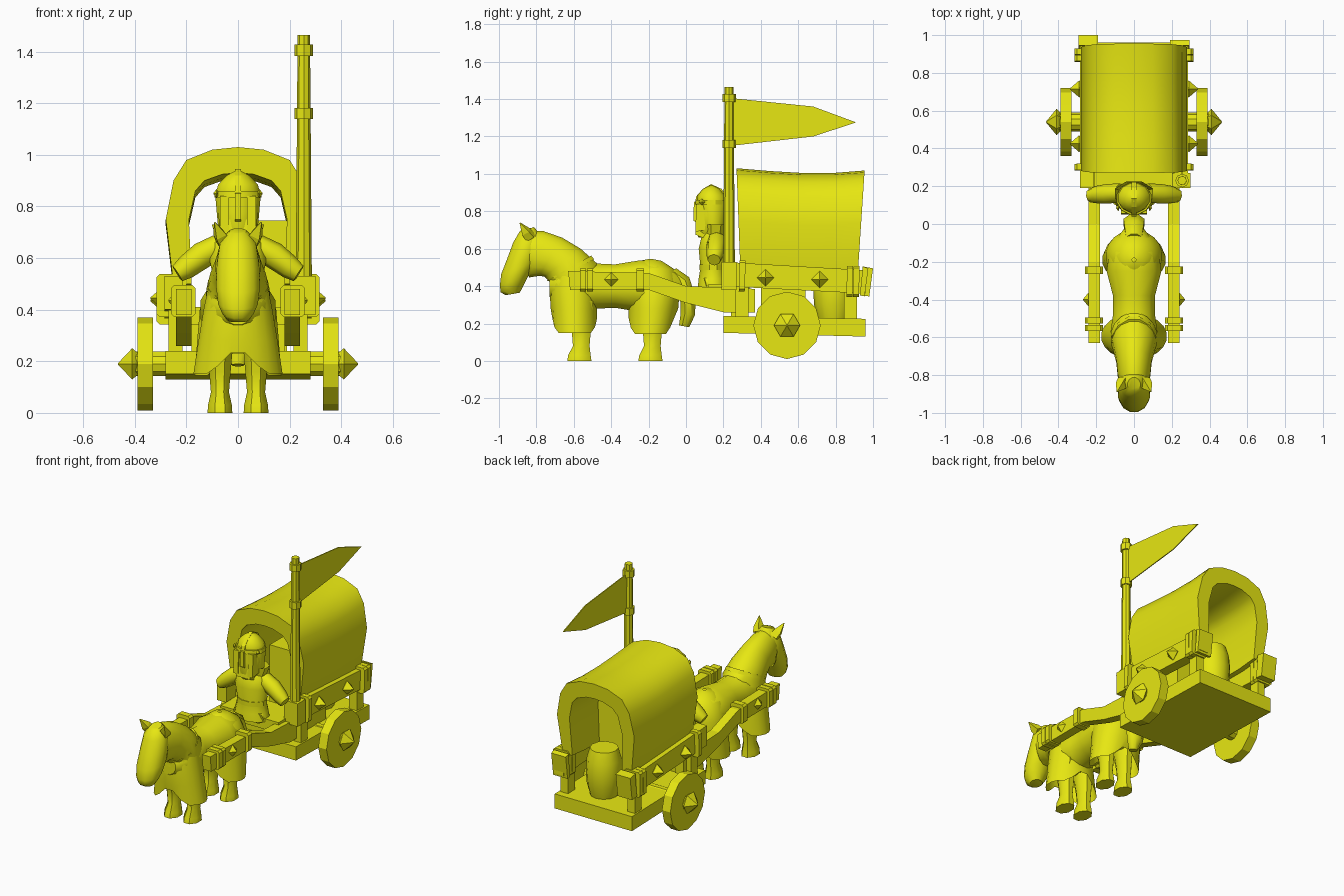
import bpy, bmesh, math
from mathutils import Vector

paint = bpy.data.materials.new("bright_yellow")
paint.diffuse_color = (0.8, 0.8, 0.006, 1)


def finish(name, bm, smooth=0):
    bmesh.ops.recalc_face_normals(bm, faces=bm.faces)
    me = bpy.data.meshes.new(name)
    bm.to_mesh(me)
    bm.free()
    me.materials.append(paint)
    ob = bpy.data.objects.new(name, me)
    bpy.context.collection.objects.link(ob)
    if smooth:
        bpy.ops.object.select_all(action='DESELECT')
        ob.select_set(True)
        bpy.context.view_layer.objects.active = ob
        bpy.ops.object.shade_smooth_by_angle(angle=math.radians(smooth))
    return ob


def skin(name, loops, caps=True, smooth=0):
    """Bridge equal-length point loops into one surface."""
    bm = bmesh.new()
    rows = [[bm.verts.new(p) for p in l] for l in loops]
    n = len(rows[0])
    for a, b in zip(rows, rows[1:]):
        for i in range(n):
            j = (i + 1) % n
            bm.faces.new((a[i], a[j], b[j], b[i]))
    if caps:
        bm.faces.new(rows[0])
        bm.faces.new(rows[-1])
    return finish(name, bm, smooth)


def prism(name, yz, x0, x1):
    """Side profile extruded across x."""
    return skin(name, [[(x, y, z) for y, z in yz] for x in (x0, x1)])


def box(name, x0, x1, y0, y1, z0, z1):
    return prism(name, [(y0, z0), (y1, z0), (y1, z1), (y0, z1)], x0, x1)


def loft(name, rings, x=0, n=12, caps=True, smooth=45, notch=0):
    """Rings are (y, z, half width, half depth, depth direction in degrees)."""
    loops = []
    for k, (y, z, rx, rn, deg) in enumerate(rings):
        d = math.radians(deg)
        loops.append([])
        for i in range(n):
            t = 2 * math.pi * (i + 0.5) / n
            s = rn * math.sin(t)
            px = rx * math.cos(t)
            lift = notch * max(0, 1 - abs(px) / .11) if k == 0 else 0
            loops[-1].append((x + px, y + s * math.cos(d), z + s * math.sin(d) + lift))
    return skin(name, loops, caps, smooth)


def tube(name, stops, n=10, smooth=0):
    """Stops are (point, radius) along a path."""
    axis = Vector(stops[-1][0]) - Vector(stops[0][0])
    q = axis.to_track_quat('Z', 'Y')
    loops = [[Vector(p) + q @ Vector((r * math.cos(2 * math.pi * i / n),
                                      r * math.sin(2 * math.pi * i / n), 0))
              for i in range(n)] for p, r in stops]
    return skin(name, loops, True, smooth)


def band(name, x0, x1, y0, y1, z0, z1, slant=0):
    """Strap block with chamfered edges around the beam."""
    c = .012
    ym = (y0 + y1) / 2
    rect = [(x0, z0 + c), (x0 + c, z0), (x1 - c, z0), (x1, z0 + c),
            (x1, z1 - c), (x1 - c, z1), (x0 + c, z1), (x0, z1 - c)]
    return skin(name, [[(x, y + slant * (z - z0), z) for x, z in rect] for y in (y0, y1)])


def stud(name, s, x, y, z, r, h, n=4):
    """Pointed stud aimed sideways."""
    return tube(name, [((s * (x - h * .4), y, z), r * .5), ((s * x, y, z), r),
                       ((s * (x + h), y, z), .002)], n)


# ---- wagon bed and running gear ----
prism("wagon_bed", [(.20, .15), (.96, .13), (.96, .225), (.20, .24)], -.28, .28)
tube("axle", [((-.40, .54, .19), .05), ((.40, .54, .19), .05)], 10)
for s, side in ((-1, "left"), (1, "right")):
    tube(side + "_wheel", [((s * .33, .54, .19), .18), ((s * .39, .54, .19), .18)], 12)
    tube(side + "_hub", [((s * .385, .54, .19), .045), ((s * .41, .54, .19), .07),
                         ((s * .465, .54, .19), .003)], 6)

    # side rails with bands, posts and studs
    e = 0 if s < 0 else -.025
    prism(side + "_side_rail", [(.19, .40), (.96, .36), (.96, .485), (.19, .53)], s * .215, s * .285)
    prism(side + "_rail_end", [(.93, .35), (.98 + e, .345), (1.0 + e, .495), (.945, .505)], s * .19, s * .295)
    xs = sorted((s * .20, s * .315))
    for i, (y, z) in enumerate(((.30, .455), (.875, .425), (.91, .425))):
        band(f"{side}_rail_band_{i}", *xs, y - .018, y + .014, z - .083, z + .083, .03)
    for y in (.30, .88):
        box(side + "_rail_post", s * .215, s * .27, y - .035, y + .035, .2, .42)
    for y, z in ((.425, .445), (.715, .435)):
        stud(side + "_rail_stud", s, .29, y, z, .045, .05)

    # harness shafts
    prism(side + "_shaft", [(.37, .26), (.20, .26), (.0, .31), (-.2, .38), (-.62, .38),
                            (-.63, .48), (-.2, .47), (.0, .40), (.37, .385)], s * .18, s * .24)
    xs = sorted((s * .165, s * .26))
    for i, y in enumerate((-.55, -.512, -.245)):
        w = .016 if i < 2 else .02
        band(f"{side}_shaft_band_{i}", *xs, y - w, y + w, .372, .495)
    stud(side + "_shaft_stud", s, .24, -.40, .435, .038, .03)

# ---- canopy: arched shell lofted back ----
outer = [(.25, .50), (.28, .75), (.25, .90), (.20, .98), (.10, 1.02)]
inner = [(.18, .50), (.19, .75), (.165, .86), (.13, .90), (.06, .925)]


def arch(half, top):
    return half + [(0, top)] + [(-x, z) for x, z in reversed(half)]


shape = arch(outer, 1.03) + arch(inner, .93)[::-1]
stations = ((.29, .27, 0), (.45, .45, -.015), (.62, .62, -.025), (.78, .79, -.025), (.92, .955, -.012))
skin("canopy", [[(x, y0 + (y1 - y0) * (z - .5) / .53, z + dz) for x, z in shape]
                for y0, y1, dz in stations], True, 40)

# ---- cargo and bench ----
bx, by = .04, .79
tube("barrel", [((bx, by, .225), .085), ((bx, by, .30), .105), ((bx, by, .38), .11),
                ((bx, by, .46), .105), ((bx, by, .53), .085)], 12, 40)
box("crate", -.05, .19, .40, .64, .23, .745)
box("driver_bench", -.21, .21, .12, .34, .34, .41)
box("bench_support", -.18, .18, .24, .32, .22, .35)

# ---- mast and flag ----
mx, my = .255, .23
tube("mast", [((mx, my, .38), .032), ((mx, my, .55), .031), ((mx, my, 1.465), .024)], 8, 30)
for z in (1.16, 1.405):
    tube("mast_collar", [((mx, my, z - .022), .036), ((mx, my, z + .022), .036)], 8)
box("mast_socket", .20, .30, .19, .27, .38, .53)
prism("flag", [(.24, 1.15), (.68, 1.20), (.91, 1.275), (.68, 1.36), (.24, 1.405)], mx - .003, mx + .003)

# ---- driver ----
loft("driver_tunic", [(.145, .39, .12, .085, 0), (.145, .44, .11, .08, 0), (.145, .50, .095, .07, 0),
                      (.145, .60, .115, .08, 0), (.15, .66, .10, .07, 0), (.15, .70, .06, .05, 0)])
loft("tunic_belt", [(.145, .485, .10, .076, 0), (.145, .515, .10, .076, 0)], smooth=30)
loft("driver_collar", [(.155, .65, .08, .06, 0), (.16, .73, .11, .07, 0)], n=8, caps=False, smooth=0)
loft("driver_head", [(.11, .66, .04, .045, 0), (.125, .70, .072, .075, 0), (.13, .78, .08, .078, 0),
                     (.13, .85, .08, .075, 0)])
loft("helmet", [(.145, .72, .08, .065, 0), (.14, .84, .091, .083, 0), (.135, .885, .08, .075, 0),
                (.135, .92, .045, .045, 0), (.135, .94, .008, .01, 0)])
loft("helmet_band", [(.135, .835, .095, .088, 0), (.135, .86, .093, .086, 0)], smooth=30)
prism("helmet_crest", [(.045, .83), (.055, .88), (.09, .92), (.135, .945), (.19, .92),
                       (.222, .87), (.2, .84)], -.012, .012)
prism("nose_guard", [(.042, .85), (.07, .86), (.07, .73), (.04, .75)], -.012, .012)
for s, side in ((-1, "left"), (1, "right")):
    prism(side + "_cheek_guard", [(.055, .84), (.12, .84), (.10, .70), (.05, .69)], s * .035, s * .07)
    stud(side + "_helmet_rivet", s, .083, .085, .85, .018, .012)
    tube(side + "_arm", [((s * .07, .165, .645), .05), ((s * .14, .16, .61), .052),
                         ((s * .20, .155, .565), .046), ((s * .235, .15, .54), .035)], 8, 50)
    tube(side + "_leg", [((s * .06, .15, .42), .05), ((s * .07, .10, .41), .04)], 8, 50)
prism("beard", [(.06, .75), (.12, .74), (.11, .65), (.05, .675)], -.05, .05)

# ---- horse ----
loft("horse_body", [(-.02, .40, .05, .05, 90), (-.07, .40, .09, .095, 90), (-.15, .40, .135, .14, 90),
                    (-.25, .40, .15, .142, 90), (-.38, .40, .115, .12, 90), (-.48, .40, .115, .125, 90),
                    (-.58, .40, .13, .14, 90), (-.68, .40, .11, .10, 90), (-.73, .40, .06, .06, 90)])
loft("horse_neck", [(-.60, .36, .13, .125, 0), (-.60, .47, .125, .14, 20), (-.66, .525, .11, .125, 37),
                    (-.725, .557, .095, .122, 59), (-.80, .57, .088, .132, 73), (-.86, .60, .07, .10, 85)], n=16)
loft("horse_head", [(-.85, .705, .035, .04, 15), (-.855, .66, .072, .075, 20), (-.865, .58, .085, .10, 20),
                    (-.89, .50, .088, .108, 20), (-.918, .43, .08, .085, 20), (-.927, .39, .063, .07, 20),
                    (-.927, .358, .04, .04, 10)])
loft("horse_tail", [(-.08, .47, .045, .04, 45), (-.02, .42, .055, .05, 35), (.01, .33, .06, .045, 10),
                    (.01, .25, .055, .042, -5), (-.01, .185, .025, .03, -10)], n=8)
# cloth skirts, open below and split at the centre
loft("front_cloth", [(-.595, .15, .175, .122, 0), (-.60, .28, .155, .125, 0), (-.605, .40, .135, .127, 0),
                     (-.605, .47, .12, .12, 0)], caps=False, n=20, notch=.11)
loft("rear_cloth", [(-.19, .145, .17, .118, 0), (-.175, .28, .16, .135, 0), (-.17, .40, .15, .14, 0),
                    (-.18, .49, .11, .12, 0), (-.19, .535, .05, .06, 0), (-.19, .545, .01, .01, 0)],
     caps=False, n=20, notch=.11)
loft("neck_strap", [(-.615, .485, .122, .142, 25), (-.625, .497, .12, .14, 29)], smooth=30)
for s, side in ((-1, "left"), (1, "right")):
    for name, y in (("front", -.57), ("rear", -.19)):
        loft(f"{side}_{name}_leg", [(y, 0, .052, .07, 0), (y, .03, .05, .065, 0), (y + .01, .08, .038, .048, 0),
                                    (y + .01, .16, .045, .055, 0), (y, .32, .06, .08, 0)], x=s * .07, n=8)
    # ears
    tube(side + "_ear", [((s * .055, -.83, .66), .034), ((s * .07, -.855, .69), .03),
                         ((s * .09, -.888, .738), .003)], 4)
